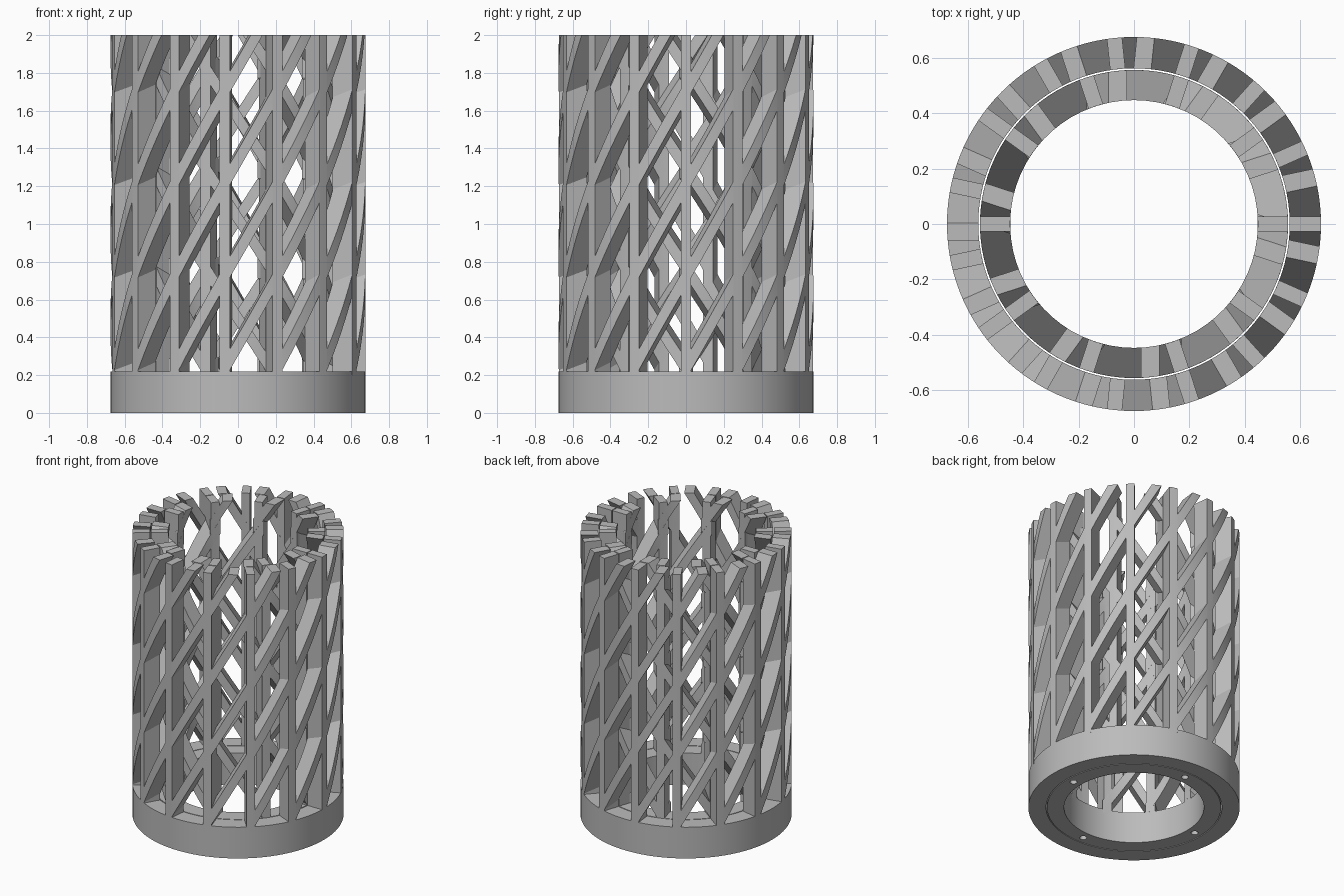
import bpy, bmesh, math
from mathutils import Matrix, Vector

if "Cube" in bpy.data.objects:
    bpy.data.objects.remove(bpy.data.objects["Cube"], do_unlink=True)

TOP, BASE, BAR = 2.0, 0.22, 0.055

grey = bpy.data.materials.new("plain_grey")
grey.use_nodes = True
grey.diffuse_color = (0.5, 0.5, 0.5, 1)
grey.node_tree.nodes["Principled BSDF"].inputs["Base Color"].default_value = (0.5, 0.5, 0.5, 1)


def finish(bm, name):
    bmesh.ops.recalc_face_normals(bm, faces=bm.faces)
    mesh = bpy.data.meshes.new(name)
    bm.to_mesh(mesh)
    bm.free()
    mesh.materials.append(grey)
    obj = bpy.data.objects.new(name, mesh)
    bpy.context.collection.objects.link(obj)
    return obj


def smooth(obj):
    bpy.ops.object.select_all(action='DESELECT')
    obj.select_set(True)
    bpy.context.view_layer.objects.active = obj
    bpy.ops.object.shade_smooth_by_angle(angle=math.radians(20))


def add_bar(bm, angle, r_in, r_out, half_span, low, high, steps):
    """Flat-sided bar trimmed to a ring; low and high give z along the tangent."""
    turn = Matrix.Rotation(angle, 3, 'Z')
    loops = []
    for i in range(steps + 1):
        t = half_span * (2 * i / steps - 1)
        loops.append([
            bm.verts.new(turn @ Vector((math.sqrt(r * r - t * t), t, z(t))))
            for r, z in ((r_in, low), (r_out, low), (r_out, high), (r_in, high))])
    for a, b in zip(loops, loops[1:]):
        for k in range(4):
            n = (k + 1) % 4
            bm.faces.new((a[k], a[n], b[n], b[k]))
    bm.faces.new(loops[0])
    bm.faces.new(loops[-1][::-1])


def cage(name, count, r_in, r_out, rise, lean):
    """Upright posts plus diagonal braces stepping from post to post."""
    step = math.tau / count
    posts, braces = bmesh.new(), bmesh.new()
    span = r_out * math.sin(step / 2)
    slope = lean * rise / (2 * span)
    half = BAR / 2 * math.sqrt(1 + slope * slope)
    for i in range(count):
        add_bar(posts, i * step, r_in, r_out, BAR / 2,
                lambda t: BASE - 0.02, lambda t: TOP, 2)
        for level in range(math.ceil((TOP - BASE) / rise)):
            mid = BASE + 0.015 + rise * (level + 0.5)
            add_bar(braces, (i + lean * 0.5) * step, r_in, r_out, span,
                    lambda t: mid + slope * t - half,
                    lambda t: mid + slope * t + half, 8)
    # Trim the braces level with the post tops
    cut = bmesh.ops.bisect_plane(
        braces, geom=braces.verts[:] + braces.edges[:] + braces.faces[:],
        plane_co=(0, 0, TOP), plane_no=(0, 0, 1), clear_outer=True)
    rim = [e for e in cut["geom_cut"] if isinstance(e, bmesh.types.BMEdge)]
    bmesh.ops.holes_fill(braces, edges=rim, sides=0)
    smooth(finish(posts, name + "_posts"))
    smooth(finish(braces, name + "_braces"))


def ring(name, r_in, r_out):
    bm = bmesh.new()
    corners = ((r_in, 0), (r_out, 0), (r_out, BASE), (r_in, BASE))
    verts = [bm.verts.new((r, 0, z)) for r, z in corners]
    edges = [bm.edges.new((verts[k], verts[(k + 1) % 4])) for k in range(4)]
    bmesh.ops.spin(bm, geom=edges, cent=(0, 0, 0), axis=(0, 0, 1),
                   angle=math.tau, steps=120, use_merge=True)
    bmesh.ops.remove_doubles(bm, verts=bm.verts, dist=0.0001)
    return finish(bm, name)


# Nested base rings
smooth(ring("outer_base_ring", 0.562, 0.675))
inner_ring = ring("inner_base_ring", 0.447, 0.556)

# Screw holes under the inner ring
bm = bmesh.new()
for i in range(4):
    spot = Matrix.Rotation(i * math.tau / 4, 4, 'Z') @ Matrix.Translation((0.505, 0, 0.05))
    bmesh.ops.create_cone(bm, cap_ends=True, segments=20, radius1=0.023,
                          radius2=0.023, depth=0.2, matrix=spot)
cutter = finish(bm, "screw_hole_cutter")
cutter.hide_render = True
cutter.hide_set(True)
drill = inner_ring.modifiers.new("screw_holes", 'BOOLEAN')
drill.object = cutter
drill.solver = 'EXACT'
smooth(inner_ring)

# Two cages leaning opposite ways
cage("outer_cage", 15, 0.562, 0.675, 0.49, 1)
cage("inner_cage", 10, 0.447, 0.556, 0.53, -1)
